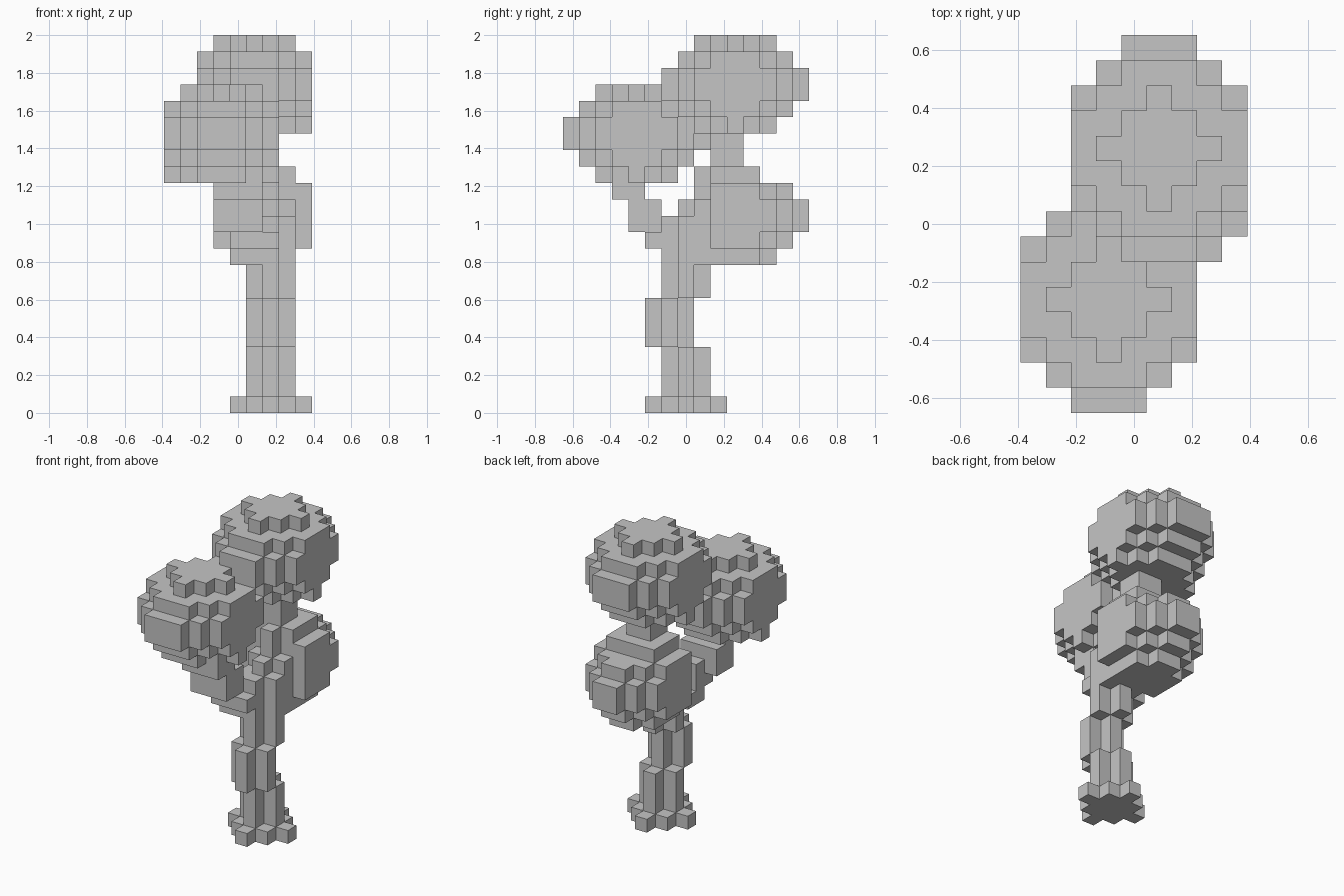
import bpy
import bmesh

cube = bpy.data.objects.get("Cube")
if cube:
    bpy.data.objects.remove(cube, do_unlink=True)

S = 2 / 23                      # edge of one block
NX, NY = 9, 15                  # grid size in blocks

grey = bpy.data.materials.new("plain_grey")
grey.use_nodes = True
colour = (0.56, 0.56, 0.56, 1)
grey.diffuse_color = colour
grey.node_tree.nodes["Principled BSDF"].inputs["Base Color"].default_value = colour

# Corner order for the face pointing along each axis
SIDES = {
    (1, 0, 0): ((1, 0, 0), (1, 1, 0), (1, 1, 1), (1, 0, 1)),
    (-1, 0, 0): ((0, 0, 0), (0, 0, 1), (0, 1, 1), (0, 1, 0)),
    (0, 1, 0): ((0, 1, 0), (0, 1, 1), (1, 1, 1), (1, 1, 0)),
    (0, -1, 0): ((0, 0, 0), (1, 0, 0), (1, 0, 1), (0, 0, 1)),
    (0, 0, 1): ((0, 0, 1), (1, 0, 1), (1, 1, 1), (0, 1, 1)),
    (0, 0, -1): ((0, 0, 0), (0, 1, 0), (1, 1, 0), (1, 0, 0)),
}


def blocks(name, cells):
    """Turn a set of grid cells into a mesh of its exposed faces."""
    bm = bmesh.new()
    for c in sorted(cells):
        for d, corners in SIDES.items():
            if tuple(a + b for a, b in zip(c, d)) in cells:
                continue
            bm.faces.new([bm.verts.new(((c[0] + p[0] - NX / 2) * S,
                                        (c[1] + p[1] - NY / 2) * S,
                                        (c[2] + p[2]) * S)) for p in corners])
    bmesh.ops.remove_doubles(bm, verts=bm.verts, dist=S / 100)
    bmesh.ops.dissolve_limit(bm, angle_limit=0.01, verts=bm.verts, edges=bm.edges)
    mesh = bpy.data.meshes.new(name)
    bm.to_mesh(mesh)
    bm.free()
    mesh.materials.append(grey)
    obj = bpy.data.objects.new(name, mesh)
    bpy.context.collection.objects.link(obj)


def layer(cx, cy, z, reach, wide, deep):
    """A diamond of cells, clipped to a half width and half depth."""
    return {(x, y, z) for x in range(NX) for y in range(NY)
            if abs(x - cx) + abs(y - cy) <= reach
            and abs(x - cx) <= wide and abs(y - cy) <= deep}


def box(xs, ys, zs):
    return {(x, y, z) for x in range(xs[0], xs[1] + 1)
            for y in range(ys[0], ys[1] + 1) for z in range(zs[0], zs[1] + 1)}


def crown(cx, cy, bottom, layers):
    cells = set()
    for i, (reach, wide, deep) in enumerate(layers):
        cells |= layer(cx, cy, bottom + i, reach, wide, deep)
    return cells


# Leaf crowns: reach, half width and half depth from the bottom layer up
upper = [(3, 3, 2), (4, 3, 3), (5, 3, 4), (5, 3, 4), (4, 3, 3), (2, 2, 2)]
lower = [(3, 1.5, 2), (4, 2.5, 3), (5, 2.5, 4), (5, 2.5, 4), (4, 2.5, 3), (3, 1.5, 1)]
blocks("top_crown", crown(5, 10, 17, upper))
blocks("front_crown", crown(3, 4, 14, upper))
# The back crown is cut flat where it meets the trunk
blocks("back_crown", {c for c in crown(5.5, 10, 9, lower) if c[1] >= 9})

# Root flare and the wandering trunk
blocks("root_flare", layer(6, 7, 0, 2, 2, 2))
trunk = set()
for cy, first, last in ((7, 1, 3), (6, 4, 6), (7, 7, 11), (8, 12, 12), (9, 13, 14)):
    for z in range(first, last + 1):
        trunk |= layer(6, cy, z, 1, 1, 1)
trunk |= box((5, 6), (9, 10), (15, 16)) | box((5, 7), (8, 8), (9, 12))
blocks("trunk", trunk)

# Branch carrying the front crown
branch = box((4, 5), (6, 7), (9, 9)) | box((4, 6), (5, 6), (10, 10))
branch |= box((3, 5), (4, 5), (11, 12)) | box((4, 5), (6, 6), (11, 11))
branch |= box((3, 5), (3, 4), (13, 13))
blocks("front_branch", branch)
